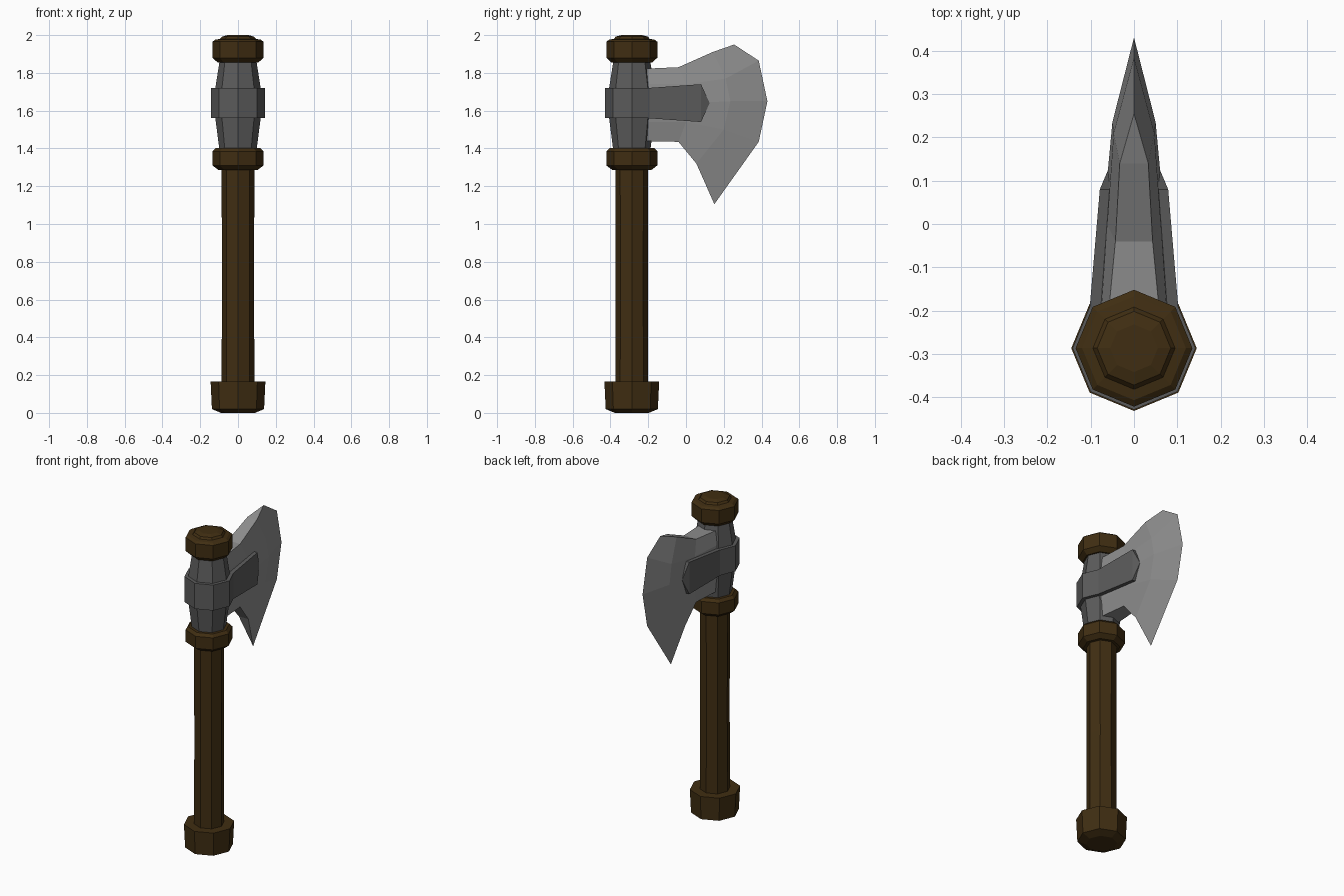
import bpy, bmesh, math

if "Cube" in bpy.data.objects:
    bpy.data.objects.remove(bpy.data.objects["Cube"])

AXIS_Y = -0.287  # the handle stands behind the blade's centre


def material(name, rgb):
    m = bpy.data.materials.new(name)
    m.use_nodes = True
    m.diffuse_color = (*rgb, 1)
    bsdf = m.node_tree.nodes["Principled BSDF"]
    bsdf.inputs["Base Color"].default_value = (*rgb, 1)
    bsdf.inputs["Roughness"].default_value = 0.8
    return m


wood = material("dark wood", (0.051, 0.027, 0.006))
iron = material("dark iron", (0.105, 0.105, 0.105))
steel = material("pale steel", (0.27, 0.27, 0.27))


def finish(name, bm, mat):
    bmesh.ops.remove_doubles(bm, verts=bm.verts, dist=0.0005)
    bmesh.ops.recalc_face_normals(bm, faces=bm.faces)
    mesh = bpy.data.meshes.new(name)
    bm.to_mesh(mesh)
    bm.free()
    mesh.materials.append(mat)
    ob = bpy.data.objects.new(name, mesh)
    bpy.context.collection.objects.link(ob)
    return ob


def turned(name, profile, mat, sides=8):
    """Eight-sided turned part from (radius, height) pairs, capped."""
    bm = bmesh.new()
    rings = []
    for r, z in profile:
        angles = [math.tau * i / sides for i in range(sides)]
        rings.append([bm.verts.new((r * math.cos(a), AXIS_Y + r * math.sin(a), z))
                      for a in angles])
    for low, high in zip(rings, rings[1:]):
        for i in range(sides):
            j = (i + 1) % sides
            bm.faces.new((low[i], low[j], high[j], high[i]))
    bm.faces.new(rings[0])
    bm.faces.new(rings[-1])
    return finish(name, bm, mat)


# Wooden handle, pommel, collar and cap
turned("handle", [(0.087, 0.1), (0.085, 0.7), (0.087, 1.35)], wood)
turned("pommel", [(0.09, 0), (0.138, 0.02), (0.145, 0.165), (0.08, 0.165)], wood)
turned("collar", [(0.105, 1.287), (0.135, 1.31), (0.135, 1.385), (0.118, 1.402)], wood)
turned("cap", [(0.108, 1.855), (0.135, 1.88), (0.135, 1.965), (0.12, 1.976),
               (0.095, 1.98), (0.085, 1.992), (0.055, 2.0)], wood)

# Iron socket and its raised band
turned("head_socket", [(0.098, 1.39), (0.12, 1.56), (0.12, 1.72), (0.098, 1.86)], iron)
turned("head_band", [(0.11, 1.56), (0.142, 1.56), (0.142, 1.72), (0.11, 1.72)], iron)

# Blade: columns run from root to cutting edge, each (half thickness, y, z)
root = [(0.065, -0.27, 1.82), (0.08, -0.27, 1.74), (0.088, -0.27, 1.64),
        (0.08, -0.27, 1.54), (0.065, -0.27, 1.44)]
neck = [(0.043, -0.04, 1.83), (0.062, 0.0, 1.74), (0.07, 0.02, 1.64),
        (0.062, 0.0, 1.54), (0.043, -0.04, 1.435)]
bevel = [(0.033, 0.14, 1.91), (0.047, 0.21, 1.77), (0.05, 0.235, 1.65),
         (0.047, 0.2, 1.5), (0.033, 0.055, 1.32)]
edge = [(0, 0.255, 1.95), (0, 0.385, 1.865), (0, 0.431, 1.65),
        (0, 0.385, 1.435), (0, 0.15, 1.105)]

bm = bmesh.new()
halves = [[[bm.verts.new((s * x, y, z)) for x, y, z in col]
           for col in (root, neck, bevel, edge)] for s in (1, -1)]
for cols in halves:
    for a, b in zip(cols, cols[1:]):
        for i in range(4):
            bm.faces.new((a[i], b[i], b[i + 1], a[i + 1]))
left, right = halves
for row in (0, 4):
    for c in range(3):
        bm.faces.new((left[c][row], left[c + 1][row],
                      right[c + 1][row], right[c][row]))
bm.faces.new(left[0] + right[0][::-1])
finish("blade", bm, steel)

# Pointed iron straps holding the blade on each side
strap = [(0.103, -0.2, 1.72), (0.079, 0.08, 1.74), (0.06, 0.125, 1.64),
         (0.079, 0.08, 1.54), (0.103, -0.2, 1.56)]
for name, s in (("left_strap", 1), ("right_strap", -1)):
    bm = bmesh.new()
    outer = [bm.verts.new((s * x, y, z)) for x, y, z in strap]
    inner = [bm.verts.new((s * 0.03, y, z)) for x, y, z in strap]
    bm.faces.new((outer[0], outer[1], outer[3], outer[4]))
    bm.faces.new((outer[1], outer[2], outer[3]))
    bm.faces.new(inner)
    for i in range(5):
        j = (i + 1) % 5
        bm.faces.new((outer[i], outer[j], inner[j], inner[i]))
    finish(name, bm, iron)
